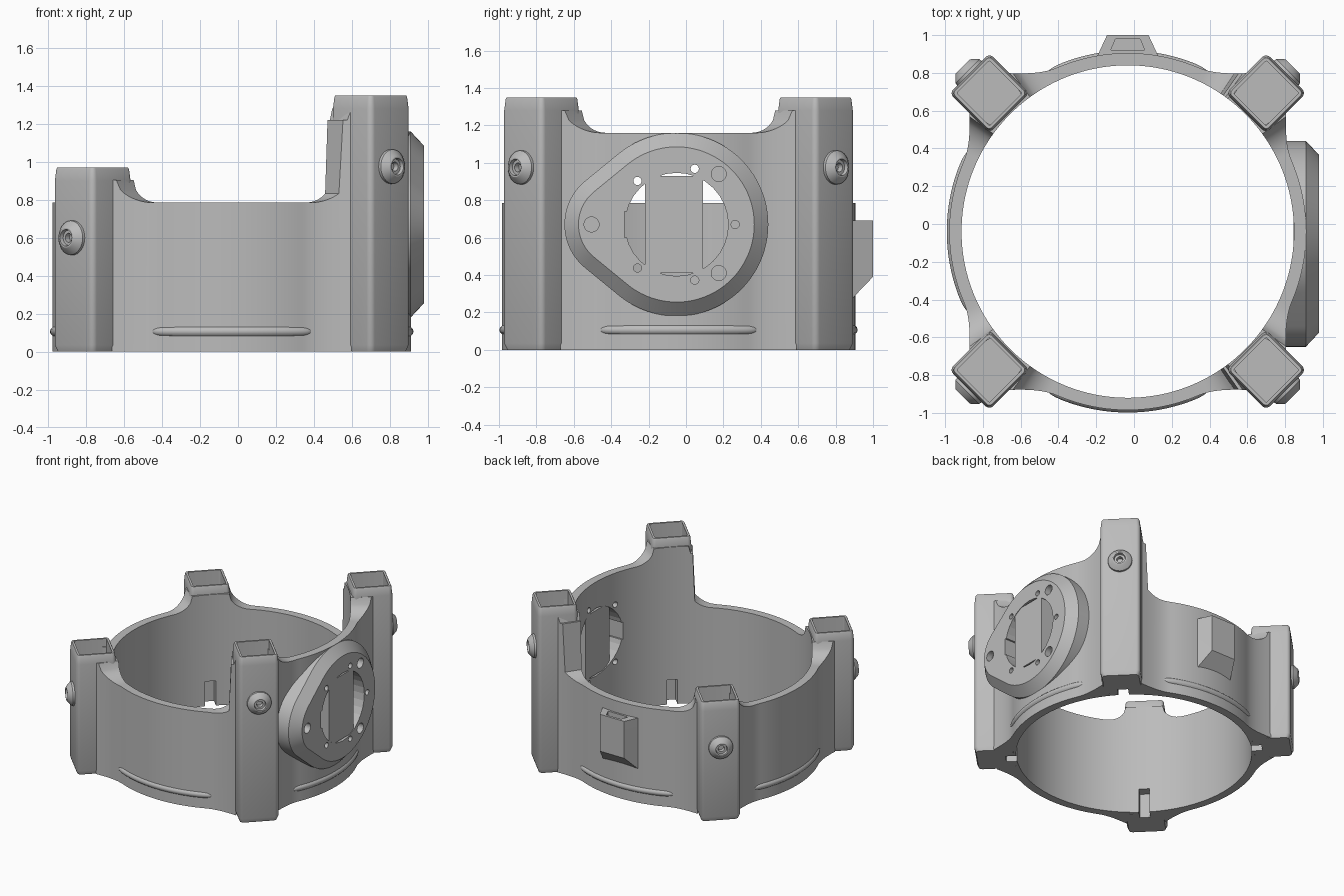
import bpy, bmesh
from math import sin, cos, acos, pi, radians, sqrt
from mathutils import Vector

if "Cube" in bpy.data.objects:
    bpy.data.objects.remove(bpy.data.objects["Cube"])

grey = bpy.data.materials.new("plain grey")
grey.use_nodes = True
COLOUR = (0.5, 0.5, 0.5, 1)
grey.diffuse_color = COLOUR
grey.node_tree.nodes["Principled BSDF"].inputs["Base Color"].default_value = COLOUR

CX, CY = -0.033, -0.04            # ring axis
INNER, OUTER = 0.88, 0.945
POST_R = 1.036
LOW, HIGH = 0.785, 1.16           # wall heights
POD_Y, POD_Z = -0.05, 0.67


def add_object(name, bm, cutter=False):
    bmesh.ops.recalc_face_normals(bm, faces=bm.faces)
    mesh = bpy.data.meshes.new(name)
    bm.to_mesh(mesh)
    bm.free()
    ob = bpy.data.objects.new(name, mesh)
    bpy.context.collection.objects.link(ob)
    mesh.materials.append(grey)
    if cutter:
        ob.hide_render = True
        ob.hide_set(True)
    return ob


def add_loft(bm, rings, closed=False):
    """Skin a list of point rings; cap the ends unless the loft closes on itself."""
    loops = [[bm.verts.new(p) for p in ring] for ring in rings]
    pairs = list(zip(loops, loops[1:]))
    if closed:
        pairs.append((loops[-1], loops[0]))
    else:
        bm.faces.new(loops[0])
        bm.faces.new(loops[-1])
    for a, b in pairs:
        for i in range(len(a)):
            j = (i + 1) % len(a)
            bm.faces.new((a[i], a[j], b[j], b[i]))


def loft(name, rings, closed=False, cutter=False):
    bm = bmesh.new()
    add_loft(bm, rings, closed)
    return add_object(name, bm, cutter)


def circle(r, n=32):
    return [(r * cos(2 * pi * i / n), r * sin(2 * pi * i / n)) for i in range(n)]


def x_cylinder(bm, y, z, r, x0=0.6, x1=1.1):
    add_loft(bm, [[(x, y + a, z + b) for a, b in circle(r)] for x in (x0, x1)])


def box(bm, x0, x1, y0, y1, z0, z1):
    add_loft(bm, [[(x0, y0, z), (x1, y0, z), (x1, y1, z), (x0, y1, z)] for z in (z0, z1)])


def cut(ob, cutter):
    mod = ob.modifiers.new("cut " + cutter.name, "BOOLEAN")
    mod.operation, mod.solver, mod.object = "DIFFERENCE", "EXACT", cutter


# Ring wall: outer radius flares and height rises towards each post
def wall_section(deg):
    delta = abs((deg % 90) - 45)
    tall_span = deg < 45 or deg > 315
    by_tall_post = deg <= 90 or deg >= 270
    base = HIGH if tall_span else LOW
    s = min(max((delta - 8) / 14, 0), 1)
    outer = OUTER + 0.105 * (1 - s) ** 2 if delta >= 8 else 0.902
    u = 1 - min(max((delta - 9) / 10, 0), 1)
    top = base + 0.12 * (1 - sqrt(1 - u * u))
    if by_tall_post and delta <= 10 and not tall_span:
        top = 1.22 if delta > 8 else HIGH + 0.12
    d = Vector((cos(radians(deg)), sin(radians(deg)), 0))
    c = Vector((CX, CY, 0))
    up = Vector((0, 0, top))
    return [c + d * INNER, c + d * outer, c + d * outer + up, c + d * INNER + up]


wall = loft("ring_wall", [wall_section(a) for a in range(360)], closed=True)


# Square hollow posts, bolt bosses and inner slots
def rounded_square(half, r):
    pts = []
    for k in range(4):
        mid = radians(45 + 90 * k)
        for i in range(6):
            a = mid + radians(-45 + 18 * i)
            pts.append((sqrt(2) * (half - r) * cos(mid) + r * cos(a),
                        sqrt(2) * (half - r) * sin(mid) + r * sin(a)))
    return pts


parts = [wall]
posts = []
slots = bmesh.new()
for name, deg in (("back_left", 45), ("back_right", 135), ("front_right", 225), ("front_left", 315)):
    out = Vector((cos(radians(deg)), sin(radians(deg)), 0))
    side = Vector((-out.y, out.x, 0))
    up = Vector((0, 0, 1))
    tall = deg in (45, 315)
    top = 1.35 if tall else 0.97
    centre = Vector((CX, CY, 0)) + out * POST_R
    shape = [(0, 0.138, 0.03), (0.035, 0.15, 0.03), (top - 0.07, 0.15, 0.03),
             (top - 0.01, 0.143, 0.025), (top, 0.138, 0.02), (top, 0.122, 0.008), (0.25, 0.122, 0.008)]
    post = loft(name + "_post", [[centre + out * a + side * b + up * z for a, b in rounded_square(h, r)]
                                 for z, h, r in shape])
    posts.append(post)
    hub = centre + out * 0.15 + up * (0.975 if tall else 0.6)
    profile = [(-0.01, 0.092), (0.015, 0.09), (0.045, 0.06), (0.05, 0.052), (0.05, 0.044),
               (0.03, 0.04), (0.03, 0.024), (0.0, 0.022)]
    parts.append(loft(name + "_bolt_boss", [[hub + out * d + side * a + up * b for a, b in circle(r)]
                                            for d, r in profile]))
    inner = Vector((CX, CY, 0))
    add_loft(slots, [[inner + out * r + side * t + up * z for r, t in
                      ((0.85, -0.04), (0.85, 0.04), (0.96, 0.04), (0.96, -0.04))] for z in (-0.05, 0.2)])
slot_cutter = add_object("slot_cutter", slots, True)
for ob in posts + [wall]:
    cut(ob, slot_cutter)
parts += posts


# Raised rib low on each side of the ring
for name, deg in (("left", 0), ("back", 90), ("right", 180), ("front", 270)):
    rings = []
    for i in range(-27, 28):
        a = radians(deg + i)
        t = 0.026 * sqrt(max(1 - (abs(i) / 27.2) ** 16, 0.02))
        rings.append([(CX + (0.932 + p) * cos(a), CY + (0.932 + p) * sin(a), 0.106 + q)
                      for p, q in circle(t, 12)])
    parts.append(loft(name + "_rib", rings))


# Teardrop mounting pod on the tall side
def teardrop(x, inset):
    big, small, gap = 0.49 - inset, 0.30 - inset, 0.30
    theta = acos((big - small) / gap)
    pts = []
    for i in range(65):
        a = (pi - theta) * (i / 32 - 1)
        pts.append((x, POD_Y + big * cos(a), POD_Z + big * sin(a)))
    for i in range(25):
        a = pi - theta + 2 * theta * i / 24
        pts.append((x, POD_Y - gap + small * cos(a), POD_Z + small * sin(a)))
    return pts


pod = loft("mounting_pod", [teardrop(0.785, 0), teardrop(0.91, 0), teardrop(0.98, 0.075)])
core = loft("pod_core_cutter", [[(CX + a, CY + b, z) for a, b in circle(0.9, 180)] for z in (-0.2, 1.6)],
            cutter=True)
cut(pod, core)

holes = bmesh.new()
x_cylinder(holes, POD_Y, POD_Z, 0.276)
for deg in (0, 72, 132, -132, -72):
    x_cylinder(holes, POD_Y + 0.313 * cos(radians(deg)), POD_Z + 0.313 * sin(radians(deg)), 0.022)
for y, z in ((0.175, 0.94), (0.175, 0.41), (-0.505, POD_Z)):
    x_cylinder(holes, y, z, 0.04, 0.93)
hole_cutter = add_object("hole_cutter", holes, True)
key = bmesh.new()
box(key, 0.6, 1.1, -0.33, -0.25, 0.6, 0.74)
key_cutter = add_object("key_cutter", key, True)
for ob in (pod, wall):
    cut(ob, hole_cutter)
    cut(ob, key_cutter)
parts.append(pod)

# Upright strip across the central opening
strip = bmesh.new()
box(strip, 0.845, 0.976, -0.22, 0.09, 0.41, 0.93)
parts.append(add_object("opening_strip", strip))

# Socket on the back with a sloped underside
socket = loft("back_socket", [[(CX - 0.175, 0.86, z), (CX + 0.175, 0.86, z),
                               (CX + w, y, z), (CX - w, y, z)]
                              for z, y, w in ((0.27, 0.885, 0.16), (0.39, 1.0, 0.11), (0.69, 1.0, 0.11))])
pocket = loft("socket_cutter", [[(CX - 0.09, 0.92, z), (CX + 0.09, 0.92, z),
                                 (CX + 0.065, 0.98, z), (CX - 0.065, 0.98, z)] for z in (0.45, 0.8)],
              cutter=True)
cut(socket, pocket)
parts.append(socket)

# Smooth shading with crisp edges
bpy.ops.object.select_all(action="DESELECT")
for ob in parts:
    ob.select_set(True)
bpy.context.view_layer.objects.active = wall
bpy.ops.object.shade_smooth_by_angle(angle=radians(30))
